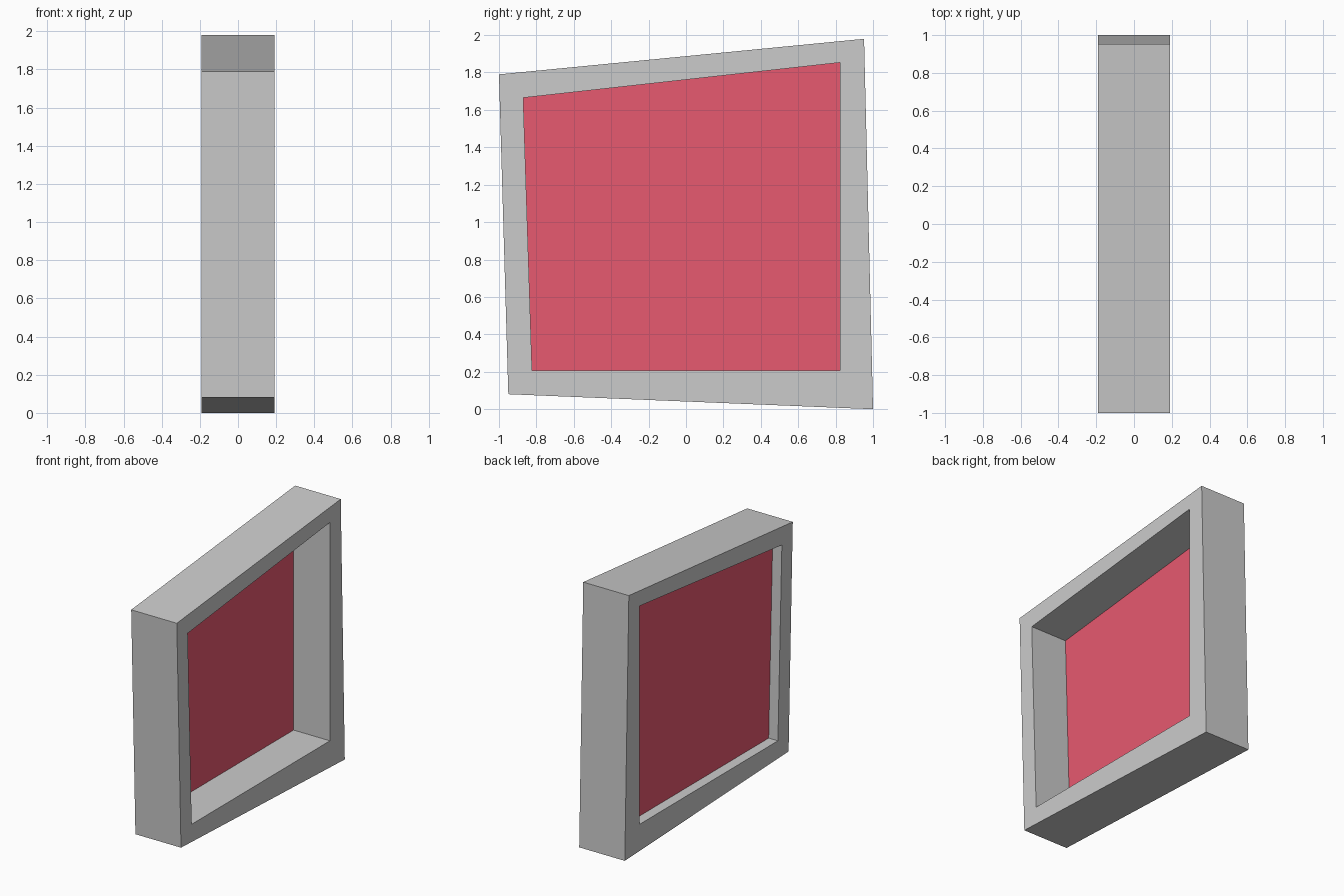
import bpy, bmesh

if "Cube" in bpy.data.objects:
    bpy.data.objects.remove(bpy.data.objects["Cube"])

HALF = 0.19       # half depth of the frame along x
PANE_X = -0.113   # the pane sits towards the -x side

# Crooked outlines in (y, z), counter-clockwise seen from +x
OUTER = [(1.0, 0.0), (0.952, 1.98), (-1.0, 1.79), (-0.95, 0.08)]
INNER = [(0.823, 0.208), (0.823, 1.853), (-0.87, 1.665), (-0.823, 0.208)]


def make_object(name, bm):
    mesh = bpy.data.meshes.new(name)
    bm.to_mesh(mesh)
    bm.free()
    obj = bpy.data.objects.new(name, mesh)
    bpy.context.collection.objects.link(obj)
    return obj


def ring(bm, outline, x):
    return [bm.verts.new((x, y, z)) for y, z in outline]


# Frame: outer and inner loops on both sides, bridged into a closed ring
bm = bmesh.new()
loops = [ring(bm, OUTER, HALF), ring(bm, INNER, HALF),
         ring(bm, INNER, -HALF), ring(bm, OUTER, -HALF)]
for a, b in zip(loops, loops[1:] + loops[:1]):
    for i in range(4):
        j = (i + 1) % 4
        bm.faces.new((a[i], a[j], b[j], b[i]))
bmesh.ops.recalc_face_normals(bm, faces=bm.faces)
make_object("frame", bm)

# Pane: a single flat sheet filling the opening
bm = bmesh.new()
bm.faces.new(ring(bm, INNER, PANE_X))
pane = make_object("pane", bm)

red = bpy.data.materials.new("pane_red")
red.diffuse_color = (0.8, 0.1, 0.16, 1)
red.use_nodes = True
red.node_tree.nodes["Principled BSDF"].inputs["Base Color"].default_value = red.diffuse_color
pane.data.materials.append(red)
